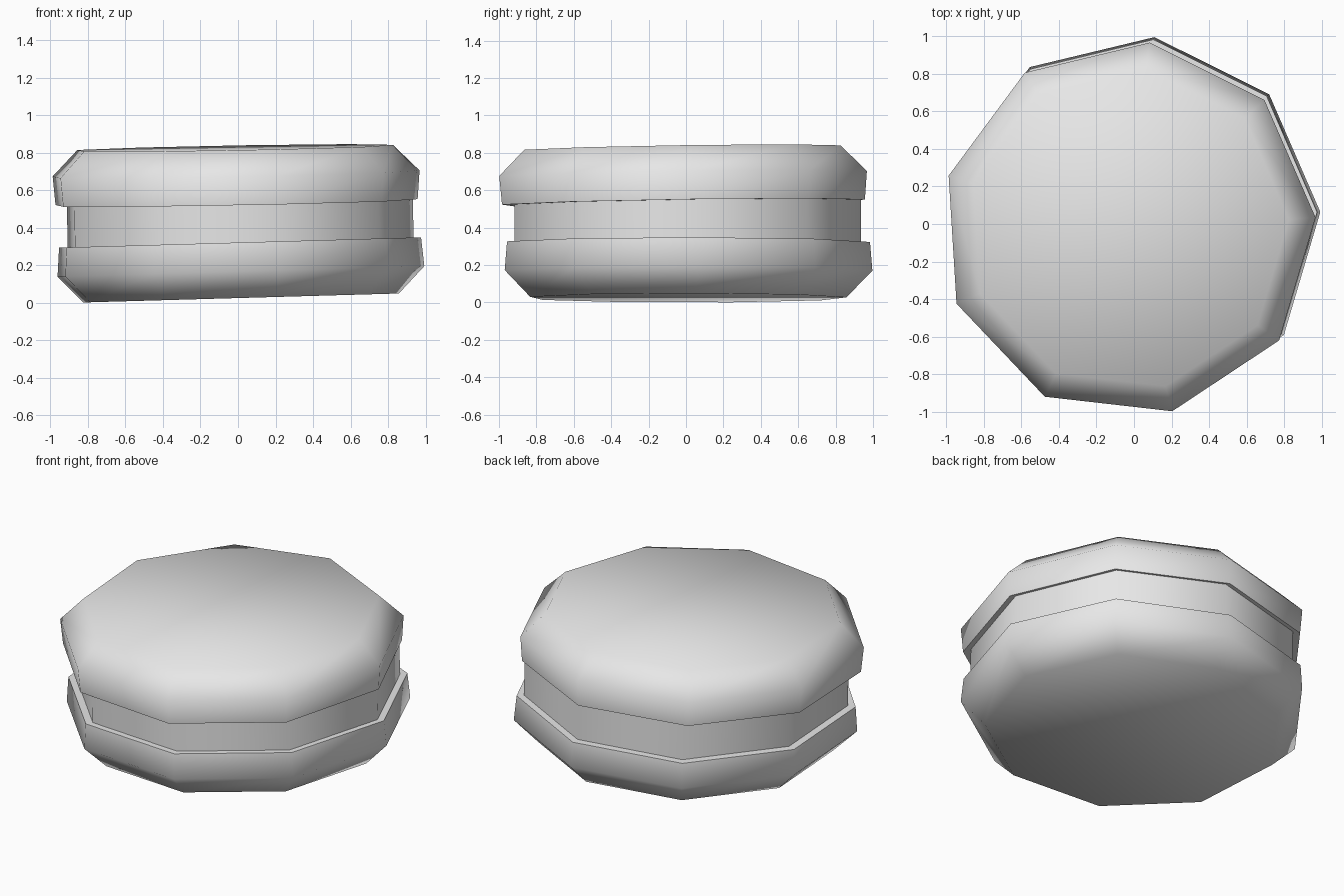
import bpy
import bmesh
from math import cos, sin, radians

cube = bpy.data.objects.get("Cube")
if cube:
    bpy.data.objects.remove(cube, do_unlink=True)

SIDES = 9
TURN = radians(3.5)

# Single plain grey
grey = bpy.data.materials.new("plain_grey")
grey.use_nodes = True
colour = (0.8, 0.8, 0.8, 1.0)
grey.diffuse_color = colour
grey.node_tree.nodes["Principled BSDF"].inputs["Base Color"].default_value = colour


def make_disc(name, profile, location, tilt):
    """Stack rings of (radius, height) into a capped nine-sided disc."""
    bm = bmesh.new()
    rings = []
    for radius, height in profile:
        angles = [TURN + radians(360 * i / SIDES) for i in range(SIDES)]
        rings.append([bm.verts.new((radius * cos(a), radius * sin(a), height))
                      for a in angles])
    for low, high in zip(rings, rings[1:]):
        for i in range(SIDES):
            j = (i + 1) % SIDES
            bm.faces.new((low[i], low[j], high[j], high[i]))
    bm.faces.new(rings[0][::-1])
    bm.faces.new(rings[-1])
    mesh = bpy.data.meshes.new(name)
    bm.to_mesh(mesh)
    bm.free()
    mesh.materials.append(grey)
    obj = bpy.data.objects.new(name, mesh)
    bpy.context.collection.objects.link(obj)
    obj.location = location
    obj.rotation_euler = (tilt[0], tilt[1], 0)
    bpy.ops.object.select_all(action='DESELECT')
    obj.select_set(True)
    bpy.context.view_layer.objects.active = obj
    bpy.ops.object.shade_smooth_by_angle(angle=radians(60))
    return obj


# Bottom shell, chamfered underneath and tilted up toward +x
make_disc("bottom_shell", [(0.86, 0), (1.0, 0.142), (0.987, 0.296)],
          (0.0, 0.003, 0.024), (0, -0.0285))

# Filling, inset and sunk slightly into both shells
make_disc("filling", [(0.943, 0), (0.943, 0.25)],
          (-0.004, 0.0, 0.3), (0.005, -0.02))

# Top shell, chamfered above, shifted and tilted
make_disc("top_shell", [(0.987, 0), (1.0, 0.153), (0.86, 0.292)],
          (-0.027, -0.024, 0.533), (0.015, -0.018))
